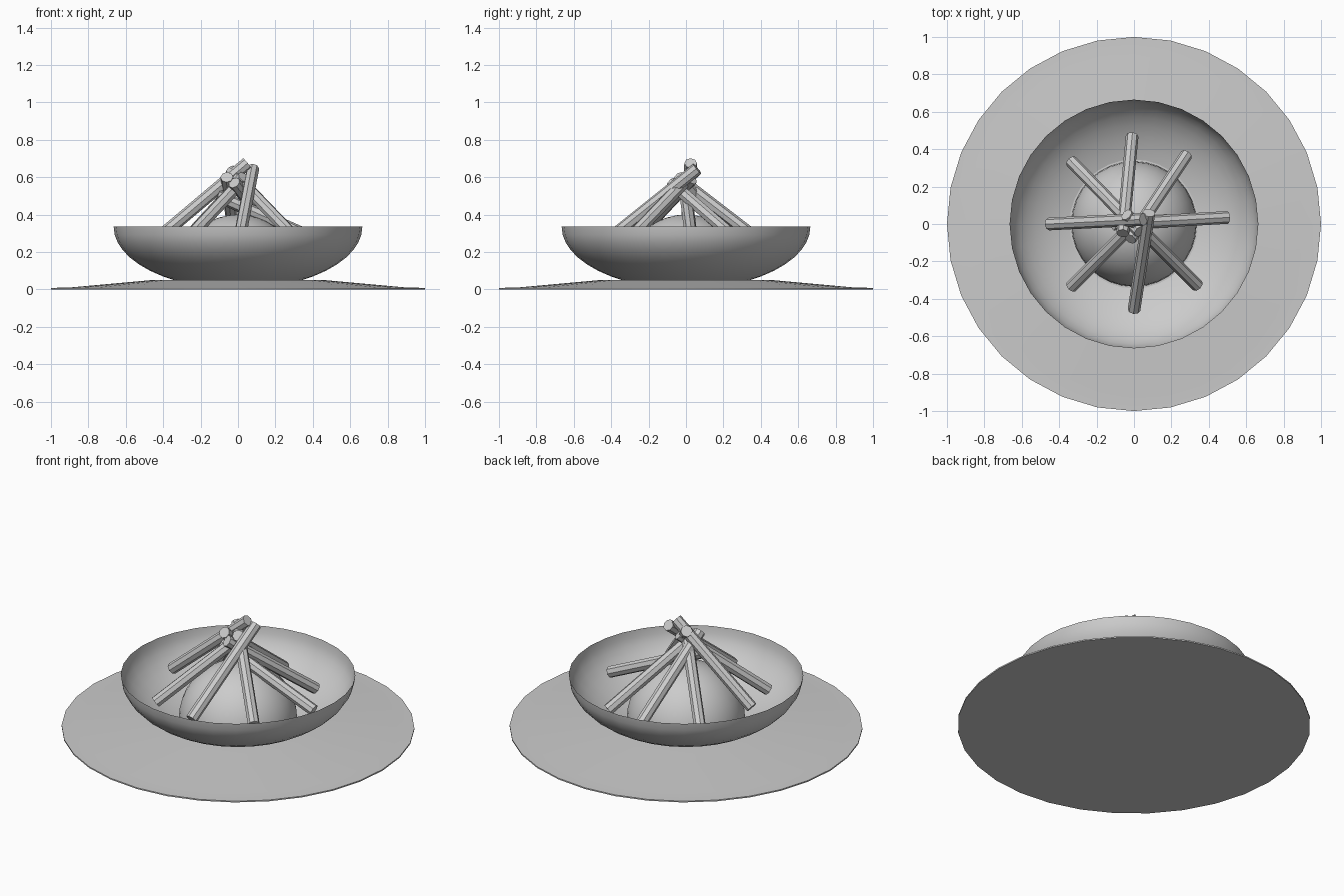
import bpy, bmesh, math
from mathutils import Vector, Matrix

if "Cube" in bpy.data.objects:
    bpy.data.objects.remove(bpy.data.objects["Cube"])


def add_object(name, bm, smooth_angle=None):
    mesh = bpy.data.meshes.new(name)
    bm.to_mesh(mesh)
    bm.free()
    ob = bpy.data.objects.new(name, mesh)
    bpy.context.collection.objects.link(ob)
    if smooth_angle is not None:
        bpy.ops.object.select_all(action='DESELECT')
        ob.select_set(True)
        bpy.context.view_layer.objects.active = ob
        bpy.ops.object.shade_smooth_by_angle(angle=math.radians(smooth_angle))
    return ob


def lathe(name, profile, smooth_angle=40, sides=32):
    """Revolve an (r, z) profile about the z axis."""
    bm = bmesh.new()
    verts = [bm.verts.new((r, 0, z)) for r, z in profile]
    edges = [bm.edges.new(pair) for pair in zip(verts, verts[1:])]
    bmesh.ops.spin(bm, geom=verts + edges, axis=(0, 0, 1), cent=(0, 0, 0),
                   angle=2 * math.pi, steps=sides, use_duplicate=False)
    bmesh.ops.remove_doubles(bm, verts=bm.verts, dist=1e-4)
    bmesh.ops.recalc_face_normals(bm, faces=bm.faces)
    return add_object(name, bm, smooth_angle)


def arc(radius, height, z, start, end, steps):
    """Elliptical (r, z) arc between two angles in degrees."""
    angles = [math.radians(start + (end - start) * i / steps) for i in range(steps + 1)]
    return [(radius * math.cos(a), z + height * math.sin(a)) for a in angles]


def log(name, low, high, radius=0.034, sides=8):
    low, high = Vector(low), Vector(high)
    axis = high - low
    bm = bmesh.new()
    bmesh.ops.create_cone(bm, cap_ends=True, segments=sides, radius1=radius,
                          radius2=radius, depth=axis.length)
    turn = axis.to_track_quat('Z', 'Y').to_matrix().to_4x4()
    bm.transform(Matrix.Translation((low + high) / 2) @ turn)
    return add_object(name, bm)


# Ground slab with a low mound
lathe("ground_disc", [(0, 0), (1, 0), (1, 0.008), (0.9, 0.01),
                      (0.46, 0.05), (0, 0.053)])

# Open half-ellipsoid bowl
lathe("fire_bowl", arc(0.665, 0.333, 0.335, -90, 0, 12))

# Ember dome in the bowl
lathe("ember_dome", [(0.335, 0.045)] + arc(0.335, 0.335, 0.065, 0, 90, 10))

# Leaning logs: lower end, upper end
logs = {
    "north": ((-0.01, 0.47, 0.20), (-0.06, -0.05, 0.60)),
    "northeast": ((0.28, 0.37, 0.18), (-0.02, -0.08, 0.57)),
    "east": ((0.50, 0.035, 0.23), (-0.11, 0.0, 0.50)),
    "southeast": ((0.34, -0.33, 0.24), (-0.04, 0.05, 0.635)),
    "south": ((0.0, -0.46, 0.23), (0.08, 0.06, 0.645)),
    "southwest": ((-0.335, -0.335, 0.20), (0.03, 0.03, 0.59)),
    "west": ((-0.455, 0.0, 0.25), (0.05, 0.025, 0.675)),
    "northwest": ((-0.335, 0.335, 0.20), (0.03, -0.04, 0.60)),
}
for side, (low, high) in logs.items():
    log("log_" + side, low, high)
